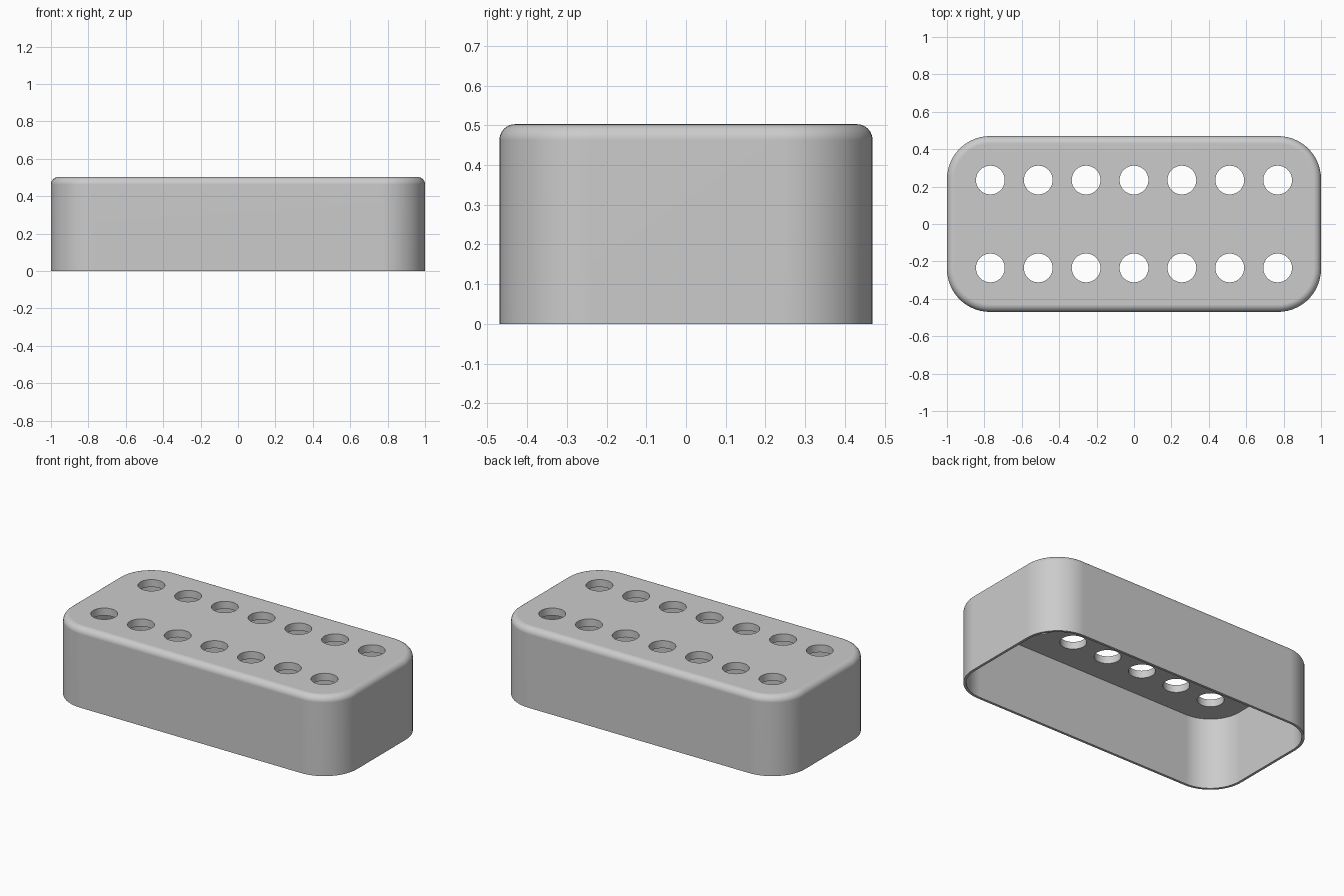
import bpy, bmesh, math

if "Cube" in bpy.data.objects:
    bpy.data.objects.remove(bpy.data.objects["Cube"])

HALF_X, HALF_Y, HEIGHT = 1.0, 0.47, 0.503
CORNER, FILLET = 0.23, 0.04
WALL, LID = 0.016, 0.047
HOLE_R, PITCH, ROW_Y = 0.077, 0.256, 0.235

grey = bpy.data.materials.new("light_grey")
grey.use_nodes = True
grey.diffuse_color = (0.6, 0.6, 0.6, 1)
grey.node_tree.nodes["Principled BSDF"].inputs["Base Color"].default_value = (0.6, 0.6, 0.6, 1)


def outline(bm, inset, z, steps=14):
    """Rounded rectangle ring of vertices, shrunk by inset."""
    r = CORNER - inset
    ring = []
    for quarter, (sx, sy) in enumerate([(1, 1), (-1, 1), (-1, -1), (1, -1)]):
        for i in range(steps + 1):
            a = math.pi / 2 * (quarter + i / steps)
            ring.append(bm.verts.new((sx * (HALF_X - CORNER) + r * math.cos(a),
                                      sy * (HALF_Y - CORNER) + r * math.sin(a), z)))
    return ring


def make_object(name, bm):
    bmesh.ops.recalc_face_normals(bm, faces=bm.faces)
    mesh = bpy.data.meshes.new(name)
    bm.to_mesh(mesh)
    bm.free()
    mesh.materials.append(grey)
    obj = bpy.data.objects.new(name, mesh)
    bpy.context.collection.objects.link(obj)
    return obj


# Open-bottomed shell: ceiling, inner wall, rim, outer wall, rounded top edge
profile = [(WALL, HEIGHT - LID), (WALL, 0), (0, 0)]
for i in range(7):
    a = math.pi / 2 * i / 6
    profile.append((FILLET * (1 - math.cos(a)), HEIGHT - FILLET * (1 - math.sin(a))))

bm = bmesh.new()
rings = [outline(bm, inset, z) for inset, z in profile]
for low, high in zip(rings, rings[1:]):
    for i in range(len(low)):
        j = (i + 1) % len(low)
        bm.faces.new((low[i], low[j], high[j], high[i]))
bm.faces.new(rings[0])
bm.faces.new(rings[-1])
shell = make_object("perforated_cover", bm)

# Two rows of round holes through the lid
bm = bmesh.new()
for side in (-1, 1):
    for column in range(-3, 4):
        made = bmesh.ops.create_cone(bm, cap_ends=True, segments=40, radius1=HOLE_R,
                                     radius2=HOLE_R, depth=0.3)
        bmesh.ops.translate(bm, verts=made["verts"],
                            vec=(column * PITCH, side * ROW_Y, HEIGHT))
cutter = make_object("hole_cutter", bm)
cutter.hide_render = True

cut = shell.modifiers.new("holes", "BOOLEAN")
cut.operation = "DIFFERENCE"
cut.solver = "EXACT"
cut.object = cutter

bpy.ops.object.select_all(action="DESELECT")
shell.select_set(True)
bpy.context.view_layer.objects.active = shell
bpy.ops.object.modifier_apply(modifier=cut.name)
bpy.data.objects.remove(cutter)

# Smooth walls and fillet, crisp rims, flat lid
bpy.ops.object.shade_smooth_by_angle(angle=math.radians(30))
weighted = shell.modifiers.new("flat_lid_normals", "WEIGHTED_NORMAL")
weighted.keep_sharp = True
